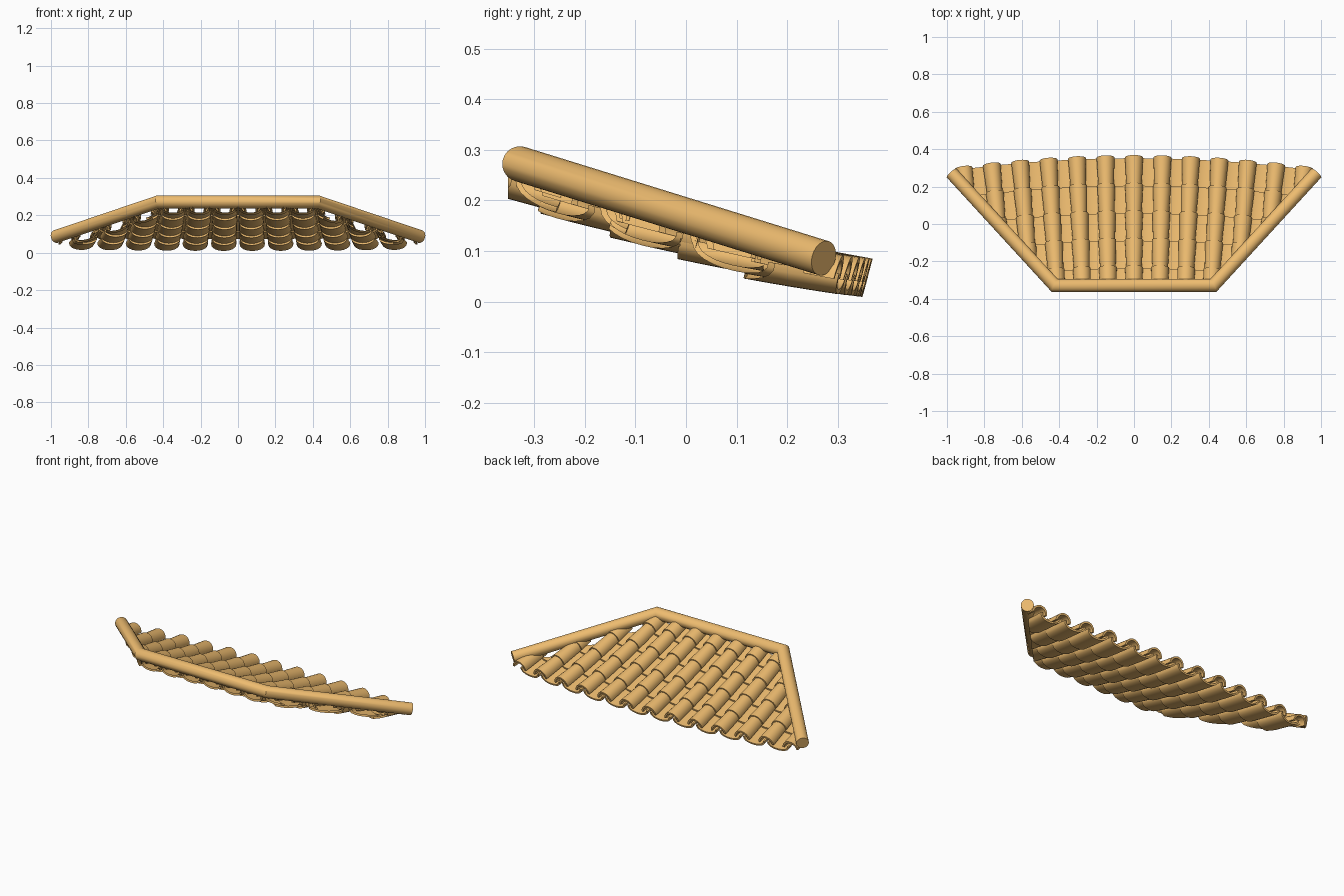
import bpy, bmesh
from math import sin, cos, pi
from mathutils import Vector

if "Cube" in bpy.data.objects:
    bpy.data.objects.remove(bpy.data.objects["Cube"])

FAN_R = 6.8          # plan radius of the slightly fanned tile courses
PITCH = 0.145        # sideways spacing of tile columns

clay = bpy.data.materials.new("clay")
clay.diffuse_color = (0.85, 0.50, 0.16, 1)
clay.use_nodes = True
clay.node_tree.nodes["Principled BSDF"].inputs["Base Color"].default_value = clay.diffuse_color


def finish(bm, name):
    bmesh.ops.recalc_face_normals(bm, faces=bm.faces[:])
    me = bpy.data.meshes.new(name)
    bm.to_mesh(me)
    bm.free()
    ob = bpy.data.objects.new(name, me)
    bpy.context.collection.objects.link(ob)
    me.materials.append(clay)
    bpy.ops.object.select_all(action='DESELECT')
    ob.select_set(True)
    bpy.context.view_layer.objects.active = ob
    bpy.ops.object.shade_smooth_by_angle(angle=0.7)
    return ob


def roof_point(k, u, s, h):
    """Column k, sideways u, down-slope s, height h -> world position."""
    a = k * PITCH / FAN_R
    r = FAN_R + s
    sag = r * (1 - cos(a))
    m = s - 0.5 * sag
    z = 0.084 - 0.29 * m + 0.10 * m * m
    return Vector((r * sin(a) + u * cos(a),
                   r * cos(a) - FAN_R - u * sin(a) + 0.26 * h,
                   z + 0.97 * h))


def add_tile(bm, k, s0, length, profile, taper, lift):
    """Curved shell tile swept up the slope, lower end lifted and wider."""
    rings, steps = [], 4
    for i in range(steps + 1):
        t = i / steps
        w = 1 - taper * t
        rings.append([bm.verts.new(roof_point(k, u * w, s0 - length * t,
                                              h + lift * (1 - t)))
                      for u, h in profile])
    n = len(profile)
    for a, b in zip(rings, rings[1:]):
        for j in range(n):
            bm.faces.new((a[j], a[(j + 1) % n], b[(j + 1) % n], b[j]))
    half = n // 2
    for ring in (rings[0], rings[-1]):
        for j in range(half - 1):
            bm.faces.new((ring[j], ring[j + 1], ring[n - 2 - j], ring[n - 1 - j]))


def cover_arc(r, n=12):
    return [(r * cos(pi * i / n), 0.036 + r * sin(pi * i / n)) for i in range(n + 1)]


def pan_arc(w, top, base, n=12):
    return [(w * cos(pi * i / n),
             top - (top - base) * max(0, sin(pi * i / n)) ** 0.8) for i in range(n + 1)]


cover_profile = cover_arc(0.048) + cover_arc(0.037)[::-1]
pan_profile = pan_arc(0.068, 0.042, 0.0) + pan_arc(0.058, 0.042, 0.010)[::-1]

hip_top = Vector((0.425, -0.328, 0.272))
hip_end = Vector((0.975, 0.272, 0.086))


def build_tiles(name, columns, profile, taper, lift):
    bm = bmesh.new()
    for k in columns:
        for row in range(5):
            s0 = 0.345 - 0.147 * row
            add_tile(bm, k, s0, 0.182, profile, taper, lift)
    # trim under the ridge and both hips
    d = hip_end - hip_top
    cuts = [((0, -0.352, 0), (0, -1, 0)),
            (hip_top, (d.y, -d.x, 0)),
            ((-hip_top.x, hip_top.y, 0), (-d.y, -d.x, 0))]
    for co, no in cuts:
        bmesh.ops.bisect_plane(bm, geom=bm.verts[:] + bm.edges[:] + bm.faces[:],
                               plane_co=co, plane_no=no, clear_outer=True)
    return finish(bm, name)


build_tiles("pan_tiles", [i + 0.5 for i in range(-6, 6)], pan_profile, 0.06, 0.014)
build_tiles("cover_tiles", range(-6, 7), cover_profile, 0.16, 0.008)

# ridge and hip capping: one mitred round bar
SIDES, RAD = 24, 0.035
mirror = Vector((-1, 1, 1))
path = [hip_end * mirror, hip_top * mirror, hip_top, hip_end]
dirs = [(b - a).normalized() for a, b in zip(path, path[1:])]
planes = [dirs[0], dirs[0] + dirs[1], dirs[1] + dirs[2], dirs[2]]


def slide(p, d, co, no):
    return p + d * ((co - p).dot(no) / d.dot(no))


circle = [hip_top * Vector((0, 1, 1)) + Vector((0, RAD * cos(2 * pi * i / SIDES),
          RAD * sin(2 * pi * i / SIDES))) for i in range(SIDES)]
ring1 = [slide(p, dirs[1], path[1], planes[1]) for p in circle]
ring2 = [slide(p, dirs[1], path[2], planes[2]) for p in circle]
ring0 = [slide(p, dirs[0], path[0], planes[0]) for p in ring1]
ring3 = [slide(p, dirs[2], path[3], planes[3]) for p in ring2]
bm = bmesh.new()
rings = [[bm.verts.new(p) for p in r] for r in (ring0, ring1, ring2, ring3)]
for a, b in zip(rings, rings[1:]):
    for j in range(SIDES):
        bm.faces.new((a[j], a[(j + 1) % SIDES], b[(j + 1) % SIDES], b[j]))
bm.faces.new(rings[0])
bm.faces.new(rings[-1])
finish(bm, "ridge_and_hip_caps")
